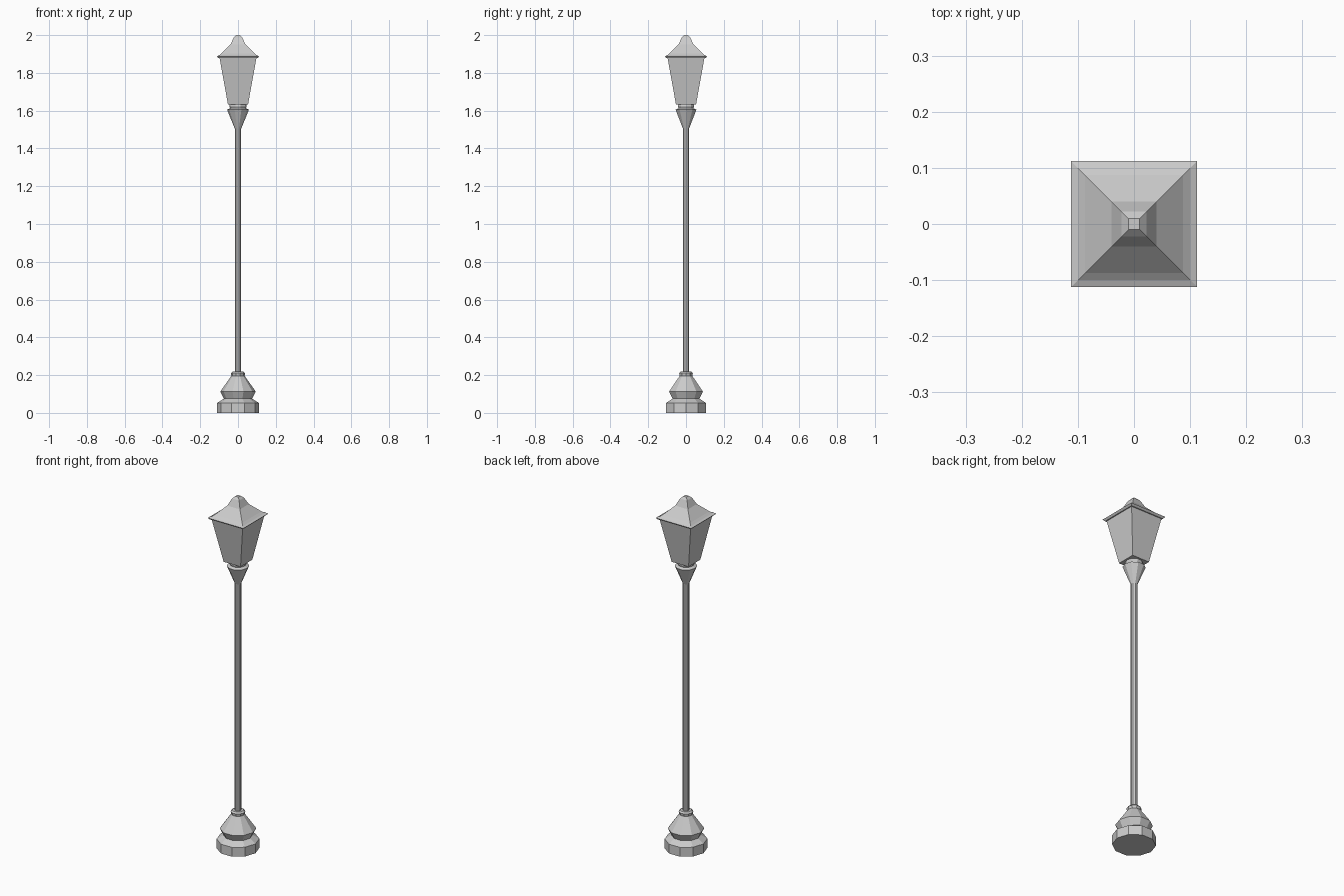
import bpy, math

if "Cube" in bpy.data.objects:
    bpy.data.objects.remove(bpy.data.objects["Cube"])

def lathe(name, profile, sides, turn=0.0, square=False):
    """Faceted solid of revolution from (radius, z) rings, capped at both ends."""
    k = math.sqrt(2) if square else 1.0
    verts = [(r * k * math.cos(turn + 2 * math.pi * i / sides),
              r * k * math.sin(turn + 2 * math.pi * i / sides), z)
             for r, z in profile for i in range(sides)]
    faces = [(a * sides + i, a * sides + (i + 1) % sides,
              (a + 1) * sides + (i + 1) % sides, (a + 1) * sides + i)
             for a in range(len(profile) - 1) for i in range(sides)]
    faces.append(tuple(reversed(range(sides))))
    top = (len(profile) - 1) * sides
    faces.append(tuple(range(top, top + sides)))
    mesh = bpy.data.meshes.new(name)
    mesh.from_pydata(verts, [], faces)
    obj = bpy.data.objects.new(name, mesh)
    bpy.context.collection.objects.link(obj)
    return obj

# Ten-sided stepped base
lathe("base", [(.11, 0), (.11, .053), (.075, .075), (.094, .113),
               (.038, .192), (.035, .195), (.038, .21), (.03, .218), (.017, .218)], 10)

# Slim pole
lathe("pole", [(.017, .20), (.017, 1.52)], 10)

# Flared collar holding the lantern
lathe("collar", [(.017, 1.505), (.058, 1.605), (.042, 1.613),
                 (.046, 1.625), (.042, 1.64)], 10)

# Square tapering lantern, widest at the top
lathe("lantern", [(.053, 1.632), (.099, 1.887)], 4, math.pi / 4, True)

# Square roof with flared eaves
lathe("roof", [(.103, 1.878), (.112, 1.888), (.1, 1.893), (.087, 1.903),
               (.04, 1.95), (.022, 1.988), (.01, 2.0)], 4, math.pi / 4, True)
